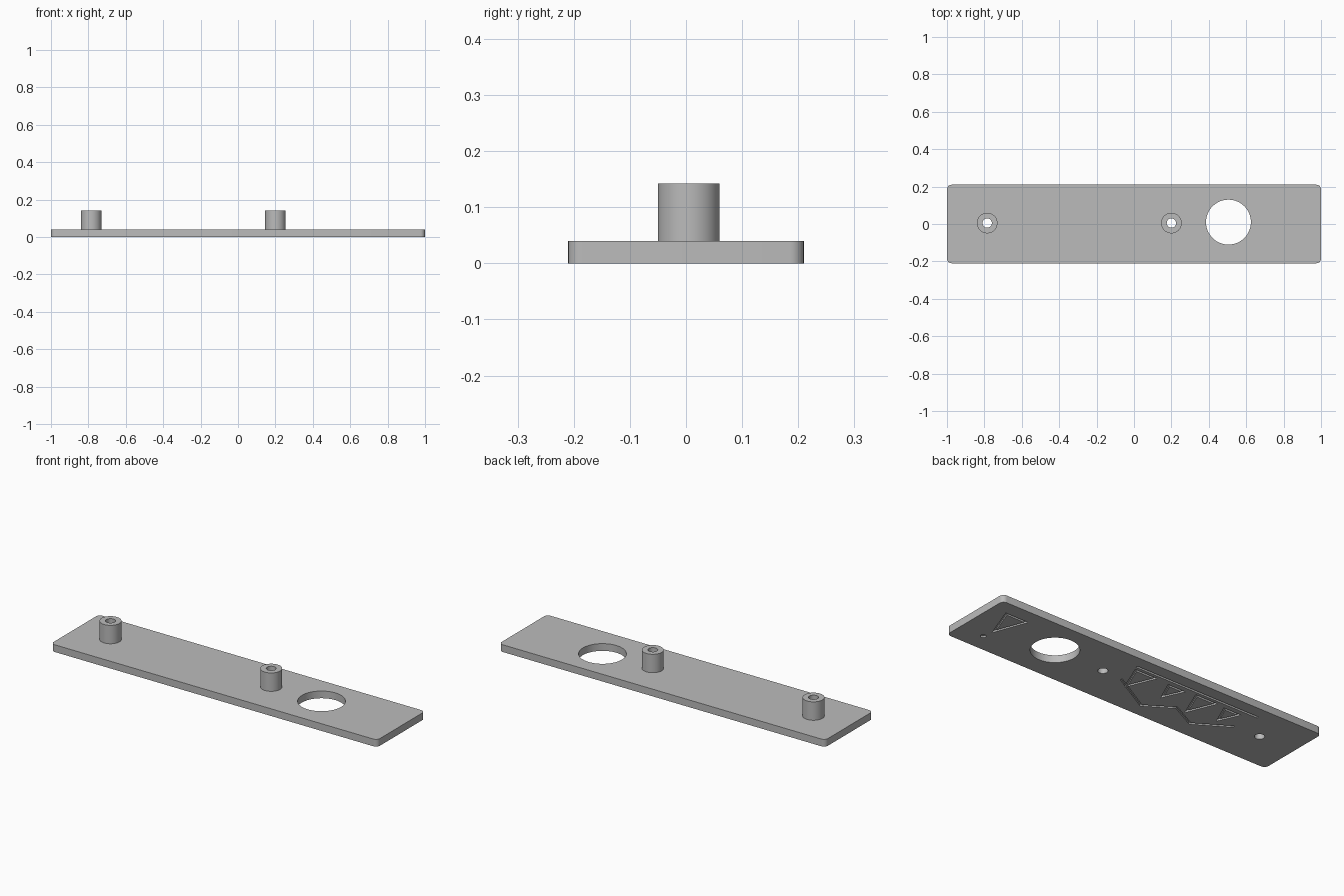
import bpy, bmesh, math
from mathutils import Vector

old = bpy.data.objects.get("Cube")
if old:
    bpy.data.objects.remove(old, do_unlink=True)

THICK, BOSS_TOP, BOSS_Y = 0.04, 0.142, 0.005
HALF_X, HALF_Y, CORNER = 1.0, 0.21, 0.025
BOSS_X = (-0.785, 0.2)

grey = bpy.data.materials.new("light grey plastic")
grey.use_nodes = True
colour = (0.5, 0.5, 0.5, 1)
grey.diffuse_color = colour
grey.node_tree.nodes["Principled BSDF"].inputs["Base Color"].default_value = colour


def finish(name, bm):
    bmesh.ops.recalc_face_normals(bm, faces=bm.faces)
    mesh = bpy.data.meshes.new(name)
    bm.to_mesh(mesh)
    bm.free()
    mesh.materials.append(grey)
    obj = bpy.data.objects.new(name, mesh)
    bpy.context.collection.objects.link(obj)
    return obj


def prism(name, outline, z0, z1):
    bm = bmesh.new()
    face = bm.faces.new([bm.verts.new((x, y, z0)) for x, y in outline])
    top = bmesh.ops.extrude_face_region(bm, geom=[face])["geom"]
    verts = [v for v in top if isinstance(v, bmesh.types.BMVert)]
    bmesh.ops.translate(bm, verts=verts, vec=(0, 0, z1 - z0))
    return finish(name, bm)


def arc(cx, cy, r, start, sweep, n):
    return [(cx + r * math.cos(start + sweep * i / n),
             cy + r * math.sin(start + sweep * i / n)) for i in range(n)]


def cylinder(name, x, y, r, z0, z1, n=64):
    return prism(name, arc(x, y, r, 0, math.tau, n), z0, z1)


def groove(name, points, closed=False, width=0.012, depth=0.01):
    """Mitred ribbon cutter that engraves the underside along a path."""
    pts = [Vector(p) for p in points]
    n = len(pts)
    bm = bmesh.new()
    rings = []
    for i, p in enumerate(pts):
        before = p - pts[i - 1] if closed or i > 0 else pts[1] - p
        after = pts[(i + 1) % n] - p if closed or i < n - 1 else before
        a, b = before.normalized(), after.normalized()
        na, nb = Vector((-a.y, a.x)), Vector((-b.y, b.x))
        side = (na + nb).normalized()
        side *= width / 2 / max(side.dot(na), 0.2)
        l, r = p + side, p - side
        rings.append([bm.verts.new((q.x, q.y, z)) for q, z in
                      ((l, -depth), (r, -depth), (r, depth), (l, depth))])
    for i in range(n if closed else n - 1):
        s, t = rings[i], rings[(i + 1) % n]
        for k in range(4):
            bm.faces.new((s[k], s[(k + 1) % 4], t[(k + 1) % 4], t[k]))
    if not closed:
        bm.faces.new(rings[0])
        bm.faces.new(rings[-1])
    return finish(name, bm)


def cut(target, cutters):
    for c in cutters:
        c.hide_render = True
        mod = target.modifiers.new("cut", "BOOLEAN")
        mod.operation, mod.solver, mod.object = "DIFFERENCE", "EXACT", c
    bpy.context.view_layer.update()
    deps = bpy.context.evaluated_depsgraph_get()
    mesh = bpy.data.meshes.new_from_object(target.evaluated_get(deps))
    target.modifiers.clear()
    target.data = mesh
    for c in cutters:
        bpy.data.objects.remove(c, do_unlink=True)


def smooth(obj):
    bpy.ops.object.select_all(action="DESELECT")
    obj.select_set(True)
    bpy.context.view_layer.objects.active = obj
    bpy.ops.object.shade_smooth_by_angle(angle=math.radians(30))


# Base plate with rounded corners
outline = []
for k, (sx, sy) in enumerate(((1, 1), (-1, 1), (-1, -1), (1, -1))):
    outline += arc(sx * (HALF_X - CORNER), sy * (HALF_Y - CORNER), CORNER,
                   k * math.pi / 2, math.pi / 2 * 8 / 7, 8)
plate = prism("base_plate", outline, 0, THICK)

# Through holes
cutters = [cylinder("large_hole_cutter", 0.505, 0.01, 0.12, -0.1, 0.2, 96)]
cutters += [cylinder("screw_hole_cutter", x, BOSS_Y, 0.025, -0.1, 0.3, 32) for x in BOSS_X]

# Engraved ridge line and ground line on the underside
cutters.append(groove("ridge_cutter", [(0.08, 0.0), (-0.155, -0.132), (-0.3, -0.038),
                                       (-0.447, -0.114), (-0.63, 0.0)]))
cutters.append(groove("ground_cutter", [(0.1, 0.14), (-0.66, 0.14)]))

# Engraved triangles: centre x, half width, tip y, base y
for x, w, tip, base in ((0.02, 0.06, -0.035, 0.11), (-0.18, 0.045, 0.0, 0.1),
                        (-0.36, 0.06, -0.035, 0.11), (-0.53, 0.045, 0.0, 0.1),
                        (0.845, 0.062, -0.04, 0.125)):
    cutters.append(groove("triangle_cutter", [(x - w, base), (x, tip), (x + w, base)], True))
cutters.append(cylinder("dot_cutter", 0.855, -0.11, 0.014, -0.01, 0.01, 24))
cut(plate, cutters)
smooth(plate)

# Hollow screw bosses
for name, x in zip(("right_boss", "left_boss"), BOSS_X):
    boss = cylinder(name, x, BOSS_Y, 0.055, THICK, BOSS_TOP)
    cut(boss, [cylinder("bore_cutter", x, BOSS_Y, 0.025, -0.1, 0.3, 32)])
    smooth(boss)
